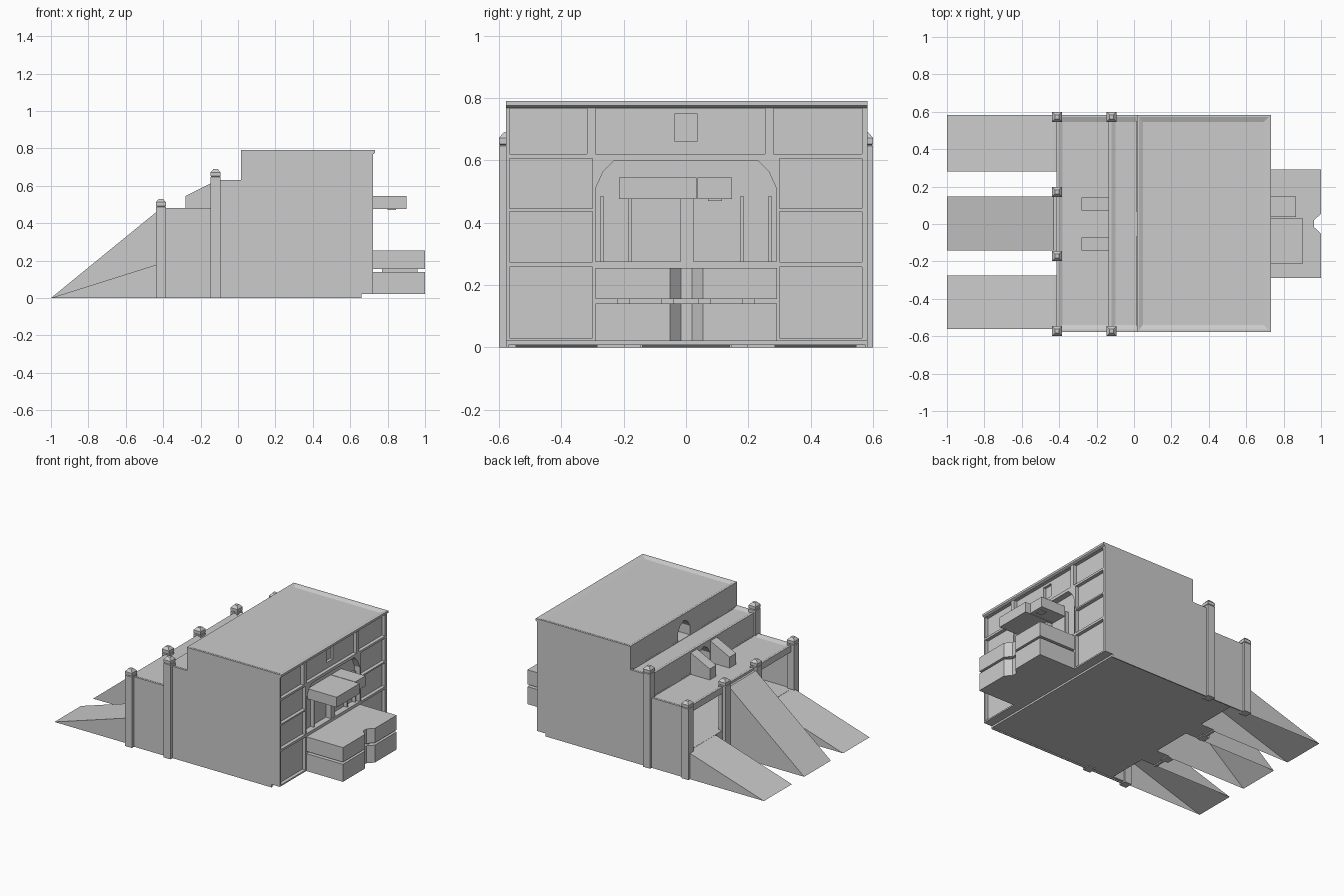
import bpy, bmesh

if "Cube" in bpy.data.objects:
    bpy.data.objects.remove(bpy.data.objects["Cube"])


def loft(name, rings):
    """Closed solid through rings of matching points."""
    bm = bmesh.new()
    vs = [[bm.verts.new(p) for p in r] for r in rings]
    n = len(rings[0])
    bm.faces.new(vs[0])
    bm.faces.new(vs[-1])
    for a, b in zip(vs, vs[1:]):
        for i in range(n):
            bm.faces.new((a[i], a[(i + 1) % n], b[(i + 1) % n], b[i]))
    bmesh.ops.recalc_face_normals(bm, faces=bm.faces)
    me = bpy.data.meshes.new(name)
    bm.to_mesh(me)
    bm.free()
    ob = bpy.data.objects.new(name, me)
    bpy.context.collection.objects.link(ob)
    return ob


def prism(name, pts, axis, a, b):
    """Extrude a 2D outline along an axis from a to b."""
    place = {'x': lambda p, t: (t, p[0], p[1]),
             'y': lambda p, t: (p[0], t, p[1]),
             'z': lambda p, t: (p[0], p[1], t)}[axis]
    return loft(name, [[place(p, t) for p in pts] for t in (a, b)])


def rect(x0, x1, y0, y1):
    return [(x0, y0), (x1, y0), (x1, y1), (x0, y1)]


def box(name, x0, x1, y0, y1, z0, z1):
    return prism(name, rect(x0, x1, y0, y1), 'z', z0, z1)


def cut(target, cutter):
    m = target.modifiers.new("cut", 'BOOLEAN')
    m.operation = 'DIFFERENCE'
    m.solver = 'EXACT'
    m.object = cutter
    bpy.context.view_layer.objects.active = target
    bpy.ops.object.modifier_apply(modifier=m.name)
    bpy.data.objects.remove(cutter)


# Stepped building mass
body = prism("stepped_building", [(-.415, 0), (.722, 0), (.722, .768), (.733, .775), (.733, .79),
             (.015, .79), (.015, .63), (-.135, .63), (-.135, .48), (-.415, .48)], 'y', -.577, .583)

# Sunken roofs with sloping kerbs
for x0, x1, z in ((.02, .728, .79), (-.128, .0145, .63), (-.41, -.1355, .48)):
    rings = []
    for inset, h in ((.004, .002), (.035, -.01)):
        xe = x1 - (inset if z > .7 else 0)
        rings.append([(x, y, z + h) for x, y in
                      rect(x0 + inset * .8, xe, -.574 + inset, .58 - inset)])
    cut(body, loft("roof_cutter", rings))

# Front hall with two doorways above the side ramps
cut(body, box("hall_cutter", -.395, -.02, -.56, .565, .18, .455))
for s in (-1, 1):
    y0, y1 = sorted((s * .2, s * .55))
    cut(body, box("door_cutter", -.45, -.36, y0, y1, .181, .435))


# Pointed arches on the two upper fronts
def arch(y, w, z, h):
    return [(y - w, z), (y + w, z), (y + w, z + .5 * h), (y + .6 * w, z + .82 * h),
            (y, z + h), (y - .6 * w, z + .82 * h), (y - w, z + .5 * h)]


cut(body, prism("arch_cutter", arch(0, .068, .472, .135), 'x', -.2, -.05))
cut(body, prism("arch_cutter", arch(0, .065, .622, .125), 'x', -.06, .12))

# Shallow underside, open into the ramps, and raised rear lip
cut(body, box("base_cutter", -.4, .67, -.57, .576, -.01, .008))
cut(body, box("lip_cutter", .66, .76, -.6, .6, -.01, .0205))
for y0, y1, top in ((-.14, .14, .17), (.285, .57, .17), (-.556, -.285, .17)):
    cut(body, box("ramp_void_cutter", -.45, -.3, y0, y1, -.02, top))

# Shallow rear compartments
for y0, y1 in ((-.567, -.318), (-.29, .253), (.281, .565)):
    cut(body, box("cell_cutter", .698, .76, y0, y1, .62, .766))
for y0, y1 in ((-.567, -.3), (.3, .565)):
    for z0, z1 in ((.03, .257), (.273, .436), (.446, .605)):
        cut(body, box("cell_cutter", .698, .76, y0, y1, z0, z1))

# Central rear alcove with chamfered top
alcove = [(-.29, .275), (.29, .275), (.29, .51), (.265, .565), (.23, .6),
          (-.23, .6), (-.265, .565), (-.29, .51)]
cut(body, prism("alcove_cutter", alcove, 'x', .68, .76))
cut(body, box("niche_cutter", .68, .72, -.035, .035, .66, .75))

# Ramps: open-bottomed shells
for name, y0, y1, top in (("centre_ramp", -.143, .147, .465),
                          ("left_ramp", .28, .583, .18), ("right_ramp", -.562, -.275, .18)):
    ramp = prism(name, [(-1, 0), (-.414, 0), (-.414, top), (-.43, top)], 'y', y0, y1)
    bm = bmesh.new()
    bm.from_mesh(ramp.data)
    gone = [f for f in bm.faces if f.normal.z < -.9 or f.normal.x > .9]
    bmesh.ops.delete(bm, geom=gone, context='FACES')
    bm.to_mesh(ramp.data)
    bm.free()


# Square pillars with hipped caps
def pillar(x, y, h):
    prof = ((.027, 0), (.027, h - .044), (.023, h - .041), (.027, h - .038),
            (.027, h - .018), (.011, h))
    loft("pillar", [[(px, py, z) for px, py in rect(x - w, x + w, y - w, y + w)]
                    for w, z in prof])


for s in (-1, 1):
    pillar(-.412, s * .573, .53)
    pillar(-.412, s * .172, .53)
    pillar(-.12, s * .573, .69)
    # Sloped stair cheeks on the terrace
    y0, y1 = sorted((s * .072, s * .142))
    prism("stair_cheek", [(-.28, .465), (-.13, .465), (-.13, .62), (-.28, .545)], 'y', y0, y1)
    # Thin posts inside the rear alcove
    for y in (.18, .27):
        box("alcove_post", .675, .705, s * y - .005, s * y + .005, .27, .485)

# Lower pair of protruding rear blocks, notched in the middle
outline = [(.7, -.29), (1, -.29), (1, -.052), (.962, -.016), (.962, .02), (1, .055),
           (1, .292), (.7, .292)]
prism("lower_rear_block", outline, 'z', .02, .14)
prism("upper_rear_block", outline, 'z', .155, .255)
for s in (-1, 1):
    for y in (.06, .2):
        box("block_spacer", .77, .96, s * y - .02, s * y + .02, .135, .16)

# Upper rear drawers, their peg and the supporting column
box("wide_drawer", .67, .9, -.215, .033, .475, .545)
box("narrow_drawer", .67, .865, .037, .147, .475, .545)
box("drawer_peg", .8, .845, .07, .115, .47, .478)
box("alcove_column", .67, .72, -.018, .024, .27, .48)
